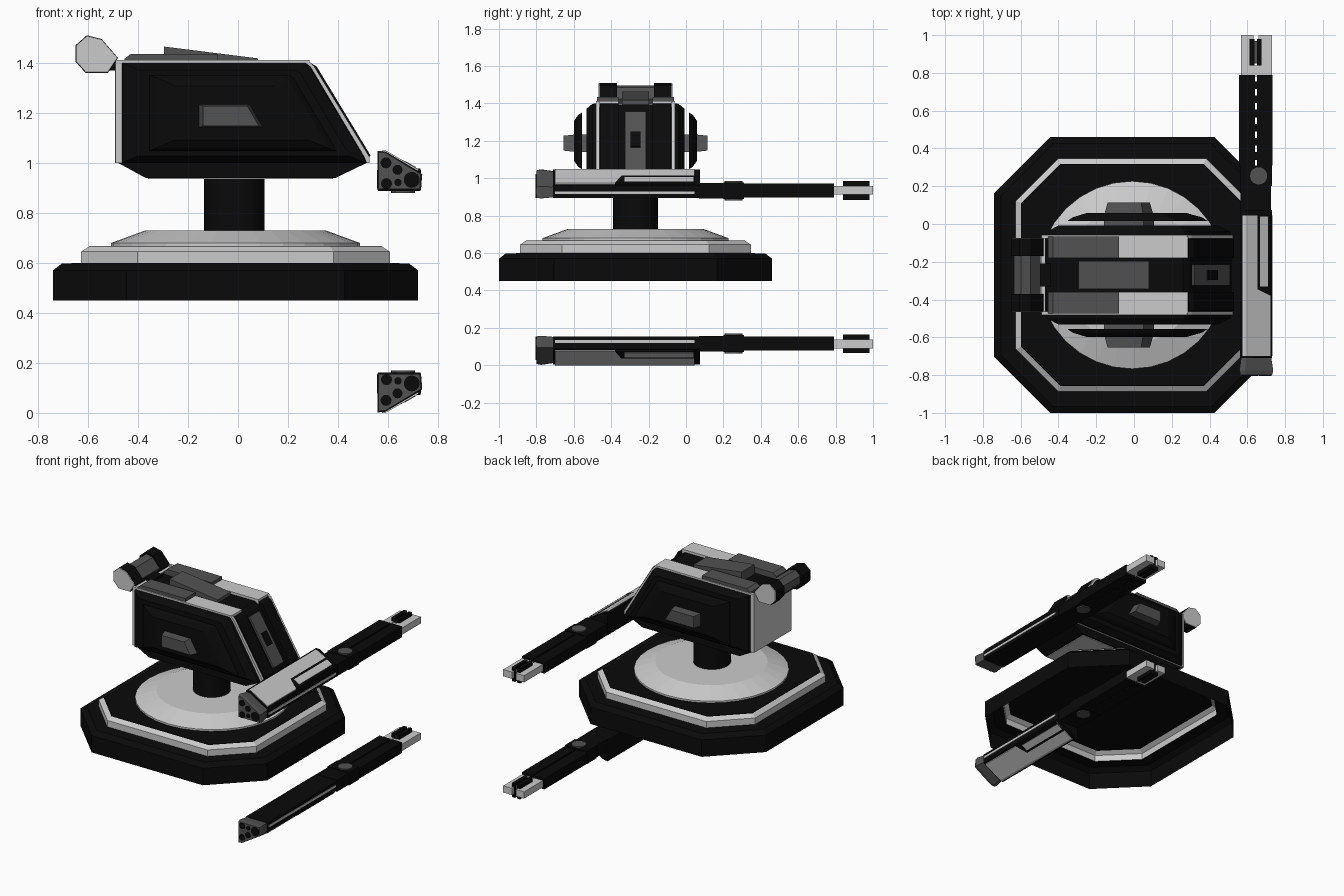
import bpy, bmesh, math

if "Cube" in bpy.data.objects:
    bpy.data.objects.remove(bpy.data.objects["Cube"])


def material(name, v):
    m = bpy.data.materials.new(name)
    m.diffuse_color = (v, v, v, 1)
    m.use_nodes = True
    m.node_tree.nodes["Principled BSDF"].inputs["Base Color"].default_value = m.diffuse_color
    return m


BLACK, DARK, LIGHT = material("black", 0.003), material("dark_grey", 0.085), None
CX, CY = -0.01, -0.27   # base centre; the turret is symmetric about y = CY


def loft(name, rings, mat=LIGHT, caps=True):
    """Solid (or open shell) through rings of equal point count."""
    bm = bmesh.new()
    vs = [[bm.verts.new(p) for p in r] for r in rings]
    n = len(vs[0])
    for a, b in zip(vs, vs[1:]):
        for i in range(n):
            j = (i + 1) % n
            bm.faces.new((a[i], a[j], b[j], b[i]))
    if caps:
        bm.faces.new(vs[0][::-1])
        bm.faces.new(vs[-1])
        bmesh.ops.recalc_face_normals(bm, faces=bm.faces)
    me = bpy.data.meshes.new(name)
    bm.to_mesh(me)
    bm.free()
    ob = bpy.data.objects.new(name, me)
    bpy.context.collection.objects.link(ob)
    if mat:
        me.materials.append(mat)
    return ob


def xz(pts, y, s=1.0, c=(0.0, 1.2)):
    return [(c[0] + (x - c[0]) * s, y, c[1] + (z - c[1]) * s) for x, z in pts]


def octagon(h, k, z):
    pts = [(h, -k), (h, k), (k, h), (-k, h), (-h, k), (-h, -k), (-k, -h), (k, -h)]
    return [(CX + x, CY + y, z) for x, y in pts]


def circle(x, y, r, z, n=32):
    return [(x + r * math.cos(2 * math.pi * i / n), y + r * math.sin(2 * math.pi * i / n), z) for i in range(n)]


def box(name, x0, x1, y0, y1, z0, z1, mat=LIGHT):
    sq = [(x0, z0), (x1, z0), (x1, z1), (x0, z1)]
    return loft(name, [xz(sq, y0), xz(sq, y1)], mat)


# Stepped octagonal base, a shell open underneath
loft("base", [octagon(.73, .435, .45), octagon(.73, .435, .57), octagon(.695, .42, .597),
              octagon(.617, .392, .6)], BLACK, caps=False)
loft("base_step", [octagon(.617, .392, .6), octagon(.617, .392, .645), octagon(.587, .38, .665)], caps=False)
loft("base_deck", [octagon(.587, .38, .664), octagon(.585, .378, .668)], BLACK)
loft("turntable", [circle(CX, CY, .497, .666), circle(CX, CY, .497, .68), circle(CX, CY, .36, .73)])
post = loft("post", [circle(-.015, CY, .12, .72), circle(-.015, CY, .12, .96)], BLACK)

# Turret hull
hull = [(-.37, .94), (.39, .94), (.515, 1.0), (.505, 1.03), (.295, 1.37), (.26, 1.395), (-.48, 1.395), (-.48, 1.0)]
loft("hull", [xz(hull, CY - .2), xz(hull, CY + .2)], BLACK)
box("hull_underside", -.36, .38, CY - .19, CY + .19, .936, .945)
box("rear_panel", -.492, -.47, CY - .2, CY + .2, 1.0, 1.4)
side = [(-.465, 1.0), (.515, 1.0), (.505, 1.025), (.29, 1.385), (.27, 1.4), (-.465, 1.4)]
trim = [(-.49, 1.0), (.525, 1.0), (.525, 1.025), (.305, 1.385), (.28, 1.412), (-.49, 1.412)]
roof = [(-.45, 1.39), (-.08, 1.39), (-.08, 1.435), (-.43, 1.435), (-.455, 1.415)]
brow = [(.285, 1.39), (.29, 1.40), (.315, 1.385), (.53, 1.03), (.515, 1.01), (.48, 1.02)]
handle = [(-.16, 1.14), (.105, 1.14), (.05, 1.235), (-.16, 1.235)]
pod = [(-.65, 1.47), (-.605, 1.51), (-.545, 1.495), (-.48, 1.42), (-.52, 1.36), (-.61, 1.36), (-.65, 1.405)]
PC = (-.565, 1.435)

for s, tag in ((-1, "near"), (1, "far")):
    def y(d):
        return CY + s * d
    # Layered side armour with an air gap under the outer plate
    loft(f"edge_trim_{tag}", [xz(trim, y(.193)), xz(trim, y(.212))])
    loft(f"side_armour_{tag}", [xz(side, y(.21)), xz(side, y(.23), .99), xz(side, y(.262), .86)], BLACK)
    loft(f"outer_armour_{tag}", [xz(side, y(.285), .76), xz(side, y(.305), .7), xz(side, y(.328), .54)], BLACK)
    loft(f"side_handle_{tag}", [xz(handle, y(.25)), xz(handle, y(.31)), xz(handle, y(.385), .84, (-.03, 1.19))], DARK)
    # Roof strips and front brow
    loft(f"roof_plate_{tag}", [xz(roof, y(.09)), xz(roof, y(.205))], DARK)
    y0, y1 = sorted((y(.09), y(.2)))
    box(f"roof_strip_{tag}", -.08, .285, y0, y1, 1.38, 1.412)
    loft(f"front_brow_{tag}", [xz(brow, y(.09)), xz(brow, y(.19))], BLACK)
    # Rear sensor pods
    loft(f"sensor_pod_{tag}", [xz(pod, y(.1)), xz(pod, y(.192))], BLACK)
    loft(f"sensor_cap_{tag}", [xz(pod, y(.19), .98, PC), xz(pod, y(.197), .96, PC)])
loft("sensor_bridge", [xz(pod, CY - .1, .82, PC), xz(pod, CY + .1, .82, PC)], DARK)
box("sensor_arm", -.53, -.44, CY - .06, CY + .06, 1.37, 1.41, BLACK)

# Roof wedge and sloping front panel
wedge = [(-.295, 1.385), (.08, 1.385), (.08, 1.418), (-.295, 1.465)]
loft("roof_wedge", [xz(wedge, CY - .073), xz(wedge, CY + .073)], DARK)


def slope(name, t0, t1, w, h, mat):
    """Slab on the sloping front face between two fractions of its length."""
    a, b = [(.295 + .21 * t, 1.37 - .34 * t) for t in (t0, t1)]
    n = (.85 * h, .525 * h)
    p = [(a[0] - .02, a[1] - .012), (b[0] - .02, b[1] - .012), (b[0] + n[0], b[1] + n[1]), (a[0] + n[0], a[1] + n[1])]
    loft(name, [xz(p, CY - w), xz(p, CY + w)], mat)


slope("front_panel", .06, .97, .056, .012, DARK)
slope("front_lens", .39, .62, .026, .022, BLACK)

# Side guns: the lower one is the upper one mirrored vertically
body = [(.56, .895), (.73, .895), (.73, .962), (.59, 1.045), (.56, 1.047)]
cover = [(.575, 1.035), (.718, .955), (.722, .974), (.59, 1.05), (.575, 1.05)]
muzzle = [(.558, .892), (.732, .892), (.737, .955), (.587, 1.046), (.558, 1.048)]
holes = [(.592, 1.0, .022), (.638, .972, .02), (.695, .932, .032), (.594, .917, .022), (.64, .922, .015)]


def cover_slab(x0, x1, y0, y1, h, cut=0.0):
    """Slab on the sloping cover, its far corner at y0 cut diagonally."""
    def z(x):
        return 1.05 - (x - .59) * .576
    c = [(x0, y0), (x1, y0 - cut), (x1, y1), (x0, y1)]
    return [[(x, y, z(x) + d) for x, y in c] for d in (-.008, h)]


for tag, flip in (("upper", False), ("lower", True)):
    def gun(name, rings, mat=LIGHT):
        if flip:
            rings = [[(x, y, 1.05 - z) for x, y, z in r] for r in rings]
        return loft(f"{tag}_gun_{name}", rings, mat)

    def gbox(name, x0, x1, y0, y1, z0, z1, mat=LIGHT):
        sq = [(x0, z0), (x1, z0), (x1, z1), (x0, z1)]
        return gun(name, [xz(sq, y0), xz(sq, y1)], mat)

    # Housing with cover plate and inset panel
    gun("housing", [xz(body, -.71), xz(body, .075)], BLACK)
    gun("cover", [xz(cover, -.70), xz(cover, .045)])
    gun("panel_seam", cover_slab(.653, .722, -.345, .045, .001, .035), BLACK)
    gun("panel", cover_slab(.668, .71, -.33, .04, .003))
    gbox("side_stripe", .72, .734, -.70, .045, .915, .93)
    # Multi-barrel muzzle
    c = (.64, .95)
    gun("muzzle", [xz(muzzle, -.80, .94, c), xz(muzzle, -.775, 1.0, c), xz(muzzle, -.70, .88, c)], DARK)
    for i, (hx, hz, r) in enumerate(holes):
        ring = [(hx + r * math.cos(k * math.pi / 8), hz + r * math.sin(k * math.pi / 8)) for k in range(16)]
        gun(f"bore_{i}", [xz(ring, -.804), xz(ring, -.75)], BLACK)
    # Neck and pivot joint
    gbox("neck", .565, .725, .07, .21, .892, .975, BLACK)
    gbox("joint", .56, .73, .2, .31, .888, .978, BLACK)
    gun("pivot", [circle(.66, .255, .048, .88, 20), circle(.66, .255, .048, .986, 20)], DARK)
    # Twin rails with links
    for k, (a, b) in enumerate(((.555, .64), (.652, .732))):
        gbox(f"rail_{k}", a, b, .31, .79, .897, .972, BLACK)
    for k in range(6):
        gbox(f"link_{k}", .635, .66, .34 + k * .075, .38 + k * .075, .905, .965, BLACK)
    # Forked tip
    for k, (a, b) in enumerate(((.567, .632), (.66, .73))):
        gbox(f"prong_{k}", a, b, .78, 1.0, .912, .96)
    gbox("tip_bridge", .62, .67, .78, .84, .915, .955)
    for k, (a, b) in enumerate(((.612, .638), (.652, .676))):
        gbox(f"tip_clip_{k}", a, b, .84, .98, .885, .985, BLACK)
    gbox("tip_core", .63, .66, .85, .97, .9, .97, DARK)

# Smooth the round post
bpy.context.view_layer.objects.active = post
post.select_set(True)
bpy.ops.object.shade_smooth_by_angle()
